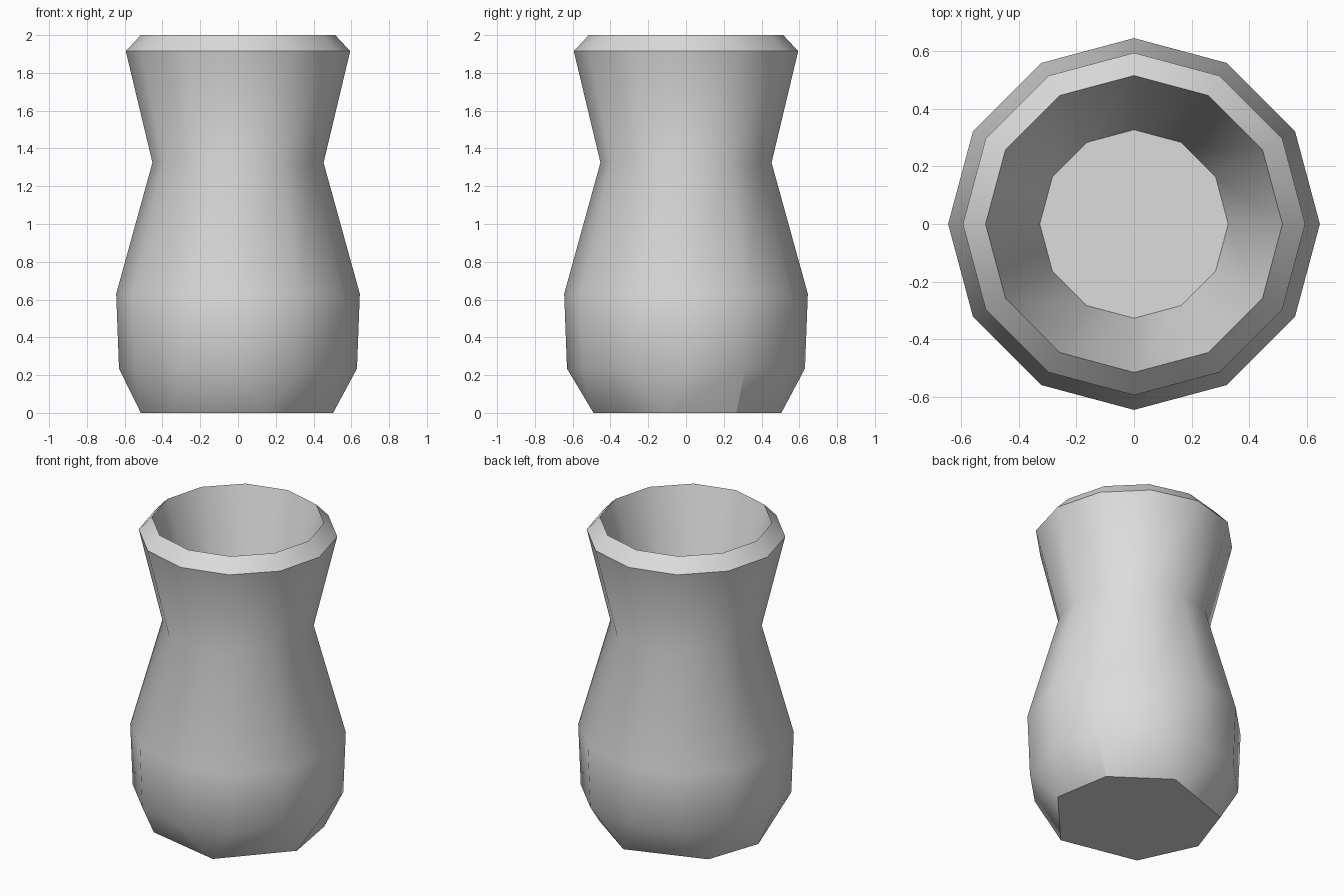
import bpy
import bmesh
from math import cos, sin, radians

cube = bpy.data.objects.get("Cube")
if cube:
    bpy.data.objects.remove(cube, do_unlink=True)

SIDES = 12

# One plain grey clay
clay = bpy.data.materials.new("light_grey_clay")
clay.use_nodes = True
grey = (0.72, 0.72, 0.72, 1)
clay.diffuse_color = grey
clay.node_tree.nodes["Principled BSDF"].inputs["Base Color"].default_value = grey

# Radius and height, from the foot up the outside and down into the mouth
profile = [(0.515, 0), (0.63, 0.235), (0.645, 0.63), (0.453, 1.325),
           (0.594, 1.915), (0.515, 2.0), (0.327, 1.325)]

# The foot has seven uneven corners, most shared by two columns of the body
foot_angles = [-12, 31, 78.5, 78.5, 140, 140, 182, 228, 228, 288, 288, -12]


def ring(bm, radius, z, angles):
    return [bm.verts.new((radius * cos(radians(a)), radius * sin(radians(a)), z))
            for a in angles]


bm = bmesh.new()
even = [i * 360 / SIDES for i in range(SIDES)]
rings = [ring(bm, r, z, foot_angles if z == 0 else even) for r, z in profile]
for low, high in zip(rings, rings[1:]):
    for i in range(SIDES):
        j = (i + 1) % SIDES
        bm.faces.new((low[i], low[j], high[j], high[i]))

# Foot underside and inner floor
bm.faces.new(rings[0][::-1])
bm.faces.new(rings[-1])

# Weld the doubled foot corners
bmesh.ops.remove_doubles(bm, verts=bm.verts[:], dist=0.001)
bmesh.ops.recalc_face_normals(bm, faces=bm.faces[:])

mesh = bpy.data.meshes.new("vase")
bm.to_mesh(mesh)
bm.free()
mesh.materials.append(clay)
vase = bpy.data.objects.new("vase", mesh)
bpy.context.collection.objects.link(vase)

# Smooth body, crisp rim, floor and foot
bpy.ops.object.select_all(action='DESELECT')
vase.select_set(True)
bpy.context.view_layer.objects.active = vase
bpy.ops.object.shade_smooth_by_angle(angle=radians(32))
